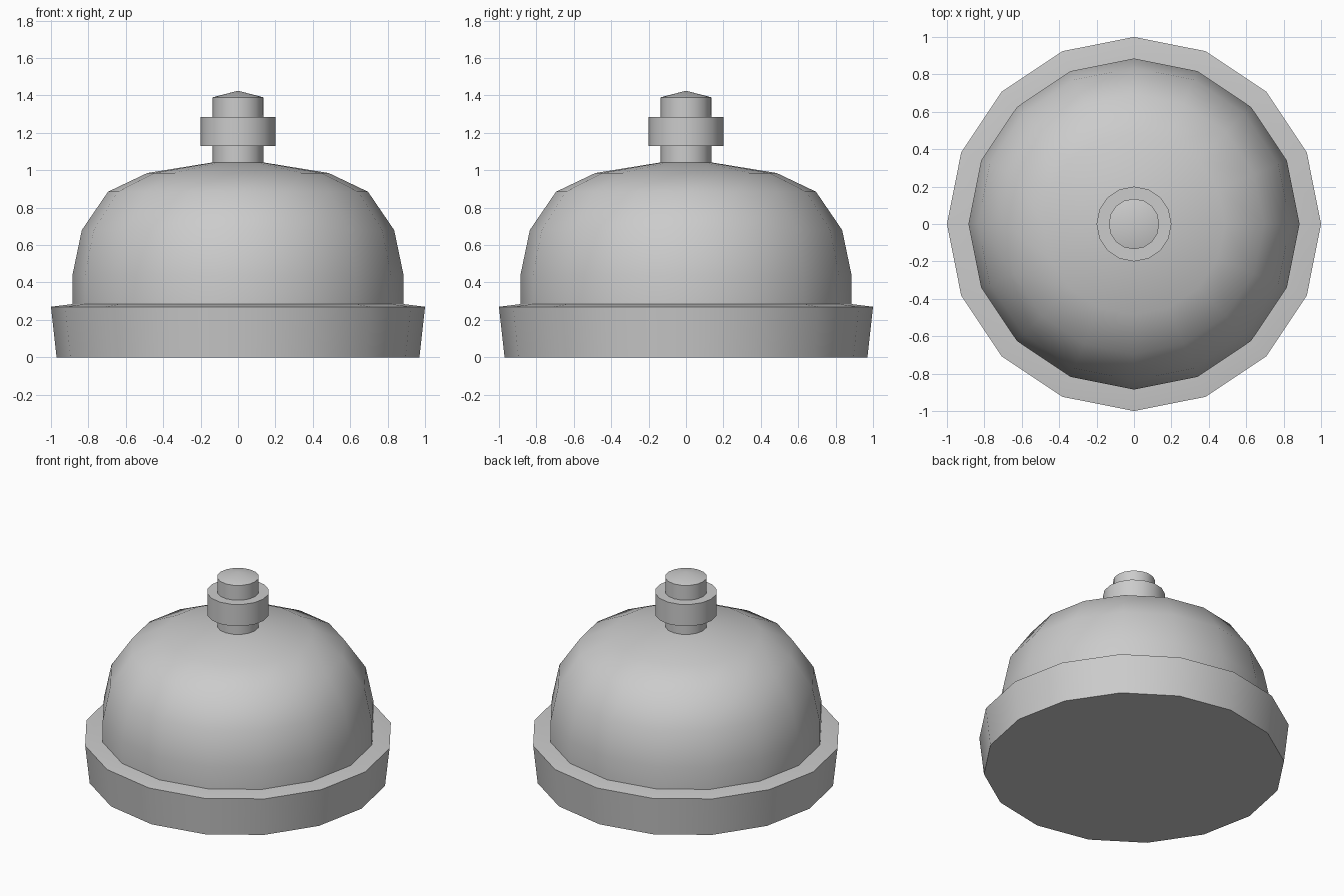
import bpy
import bmesh
import math
from mathutils import Matrix

cube = bpy.data.objects.get("Cube")
if cube:
    bpy.data.objects.remove(cube, do_unlink=True)

SIDES = 16

# One grey metal for every part
metal = bpy.data.materials.new("grey_metal")
metal.use_nodes = True
grey = (0.6, 0.6, 0.6, 1.0)
metal.diffuse_color = grey
metal.node_tree.nodes["Principled BSDF"].inputs["Base Color"].default_value = grey


def lathe(name, profile, smooth_angle=35):
    """Spin a (radius, height) profile, listed bottom to top, around z."""
    bm = bmesh.new()
    verts = [bm.verts.new((r, 0, z)) for r, z in profile]
    edges = [bm.edges.new(pair) for pair in zip(verts, verts[1:])]
    bmesh.ops.spin(bm, geom=verts + edges, cent=(0, 0, 0), axis=(0, 0, 1),
                   angle=math.tau, steps=SIDES, use_merge=True)
    bmesh.ops.remove_doubles(bm, verts=bm.verts, dist=0.0005)
    bmesh.ops.recalc_face_normals(bm, faces=bm.faces)
    mesh = bpy.data.meshes.new(name)
    bm.to_mesh(mesh)
    bm.free()
    mesh.materials.append(metal)
    obj = bpy.data.objects.new(name, mesh)
    bpy.context.collection.objects.link(obj)
    bpy.ops.object.select_all(action='DESELECT')
    obj.select_set(True)
    bpy.context.view_layer.objects.active = obj
    bpy.ops.object.shade_smooth_by_angle(angle=math.radians(smooth_angle))
    return obj


# Flared base with a gently sloped top
lathe("base", [(0, 0), (0.97, 0), (1, 0.27), (0.88, 0.285), (0, 0.285)])

# Rounded bell dome
lathe("dome", [(0.885, 0.28), (0.885, 0.44), (0.835, 0.68), (0.695, 0.885),
               (0.485, 0.985), (0.135, 1.042), (0, 1.042)])

# Plunger with a low conical tip
lathe("plunger", [(0, 1.03), (0.135, 1.03), (0.135, 1.39), (0, 1.425)])

# Collar around the plunger
lathe("collar", [(0, 1.13), (0.2, 1.13), (0.2, 1.285), (0, 1.285)])
